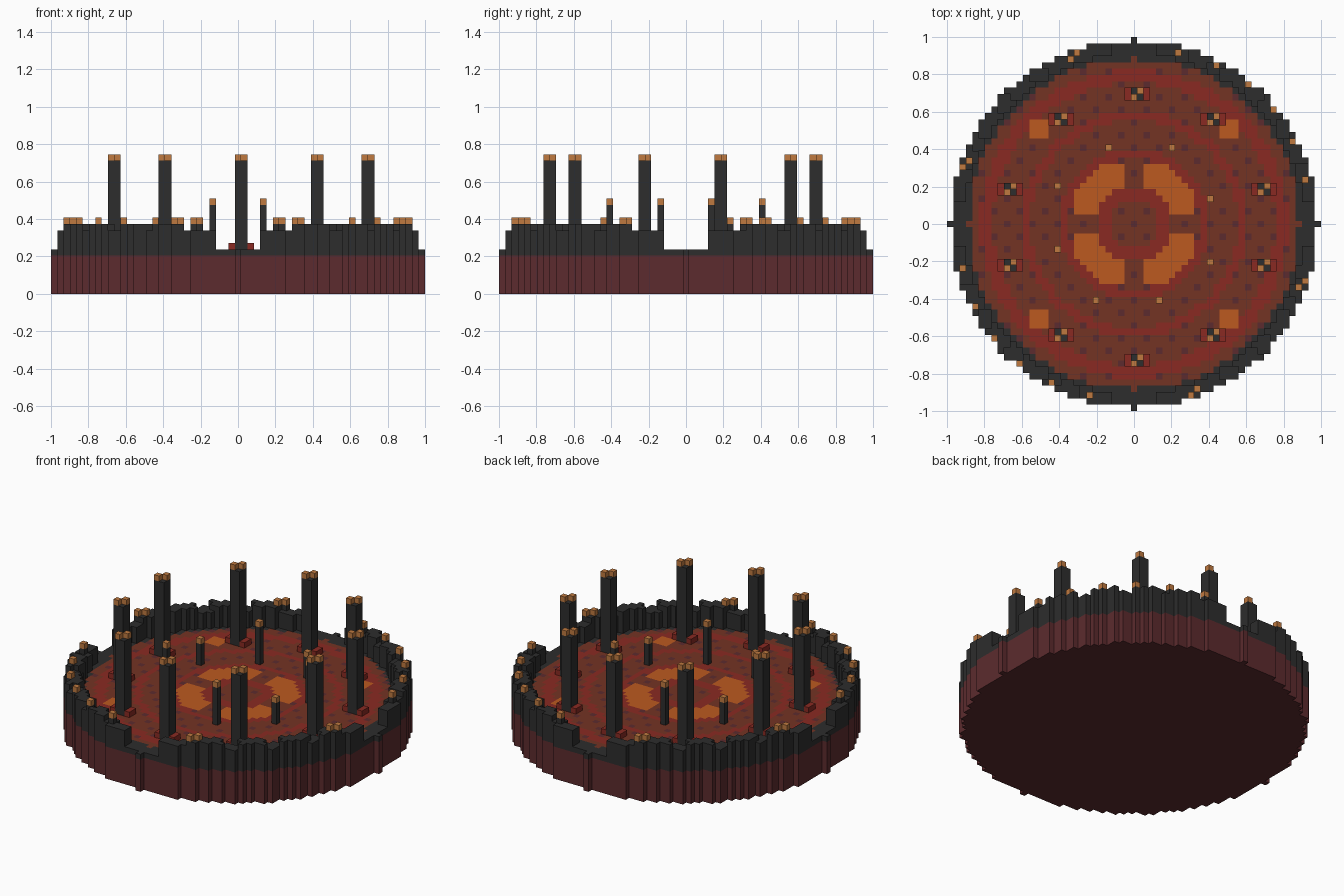
import bpy, bmesh, math

if "Cube" in bpy.data.objects:
    bpy.data.objects.remove(bpy.data.objects["Cube"])

N = 29                  # cells from centre to rim
S = 2 / (2 * N + 1)     # cell size

def lin(c):
    c /= 255
    return c / 12.92 if c < 0.04045 else ((c + 0.055) / 1.055) ** 2.4

COLOURS = {
    "maroon": (92, 43, 46), "black": (45, 45, 45), "brown": (116, 51, 35),
    "red": (138, 42, 34), "orange": (188, 90, 32), "torch": (192, 122, 64),
}
mats = {}
for name, rgb in COLOURS.items():
    m = bpy.data.materials.new(name)
    m.diffuse_color = (*[lin(c) for c in rgb], 1)
    m.use_nodes = True
    m.node_tree.nodes["Principled BSDF"].inputs["Base Color"].default_value = m.diffuse_color
    mats[name] = m
slots = list(COLOURS)

cells = {}              # (i, j, k) -> (part, colour)

def column(part, i, j, z0, z1, colour):
    for k in range(z0, z1):
        cells[i, j, k] = (part, colour)

def floor_colour(i, j):
    """Concentric rings, glowing pools and a staggered dot pattern."""
    d = i * i + j * j
    r = math.sqrt(d)
    a, b = abs(i), abs(j)
    if d > 676:
        return "black"
    if 14 <= a <= 16 and 14 <= b <= 16:
        return "orange"
    if 36 <= d <= 106 and max(a, b) <= 9 and min(a, b) >= 2:
        return "orange"
    if any(lo <= r < hi for lo, hi in ((4, 6), (10.3, 12), (16.4, 17.8), (22.3, 24.3))):
        return "red"
    if i % 2 == 0 and (i + j) % 4 == 0:
        return "maroon"
    return "brown"

# Torches on the rim, repeated by half turn
rim = [(7, 27), (13, 25), (18, 22), (22, 18), (25, 13), (27, 7),
       (26, -10), (27, -9), (9, -27), (10, -26)]
rim += [(-i, -j) for i, j in rim]

# Foundation, floor and battlement wall with four gates
for i in range(-N, N + 1):
    for j in range(-N, N + 1):
        d = i * i + j * j
        if d > N * N:
            continue
        column("foundation", i, j, 0, 6, "maroon")
        column("arena_floor", i, j, 6, 7, floor_colour(i, j))
        small = min(abs(i), abs(j))
        if d > 27 * 27 - 10 and small > 3:
            angle = math.degrees(math.atan2(j, i)) % 180
            low = small <= 8 or int(angle / 5) % 3 == 0
            column("wall", i, j, 7, 10 if low and (i, j) not in rim else 11, "black")

for i, j in rim:
    column("wall", i, j, 7, 11, "black")
    column("rim_torches", i, j, 11, 12, "torch")

# Tall pillars with red footings and paired torches
for i, ys in ((20, (5, -7)), (12, (16, -18)), (0, (20, -22))):
    for x in {i, -i}:
        for y in ys:
            for dx in range(-1, 3):
                for dy in (0, 1):
                    column("pillar_footings", x + dx, y + dy, 7, 8, "red")
            for dx in (0, 1):
                for dy in (0, 1):
                    column("tall_pillars", x + dx, y + dy, 7, 21, "black")
            column("pillar_torches", x, y, 21, 22, "torch")
            column("pillar_torches", x + 1, y + 1, 21, 22, "torch")

# Thin inner posts, two heights
for i, j, top in ((-4, 12, 14), (12, 4, 14), (6, 12, 11), (12, -6, 11)):
    for s in (1, -1):
        column("inner_posts", s * i, s * j, 7, top, "black")
        column("post_torches", s * i, s * j, top, top + 1, "torch")

# Corner loops of the six cell sides
SIDES = {
    (1, 0, 0): ((1, 0, 0), (1, 1, 0), (1, 1, 1), (1, 0, 1)),
    (-1, 0, 0): ((0, 0, 0), (0, 0, 1), (0, 1, 1), (0, 1, 0)),
    (0, 1, 0): ((0, 1, 0), (0, 1, 1), (1, 1, 1), (1, 1, 0)),
    (0, -1, 0): ((0, 0, 0), (1, 0, 0), (1, 0, 1), (0, 0, 1)),
    (0, 0, 1): ((0, 0, 1), (1, 0, 1), (1, 1, 1), (0, 1, 1)),
    (0, 0, -1): ((0, 0, 0), (0, 1, 0), (1, 1, 0), (1, 0, 0)),
}

# Skin each part with its exposed cell sides only
parts = {}
for (i, j, k), (part, colour) in cells.items():
    bm, verts = parts.setdefault(part, (bmesh.new(), {}))
    for (nx, ny, nz), loop in SIDES.items():
        if (i + nx, j + ny, k + nz) in cells:
            continue
        corners = []
        for a, b, c in loop:
            key = (i + a, j + b, k + c)
            if key not in verts:
                verts[key] = bm.verts.new(((key[0] - 0.5) * S, (key[1] - 0.5) * S, key[2] * S))
            corners.append(verts[key])
        shade = colour
        if part == "arena_floor" and nz == 0:
            shade = "black"
        bm.faces.new(corners).material_index = slots.index(shade)

for part, (bm, verts) in parts.items():
    mesh = bpy.data.meshes.new(part)
    for s in slots:
        mesh.materials.append(mats[s])
    bm.to_mesh(mesh)
    bm.free()
    bpy.context.collection.objects.link(bpy.data.objects.new(part, mesh))
